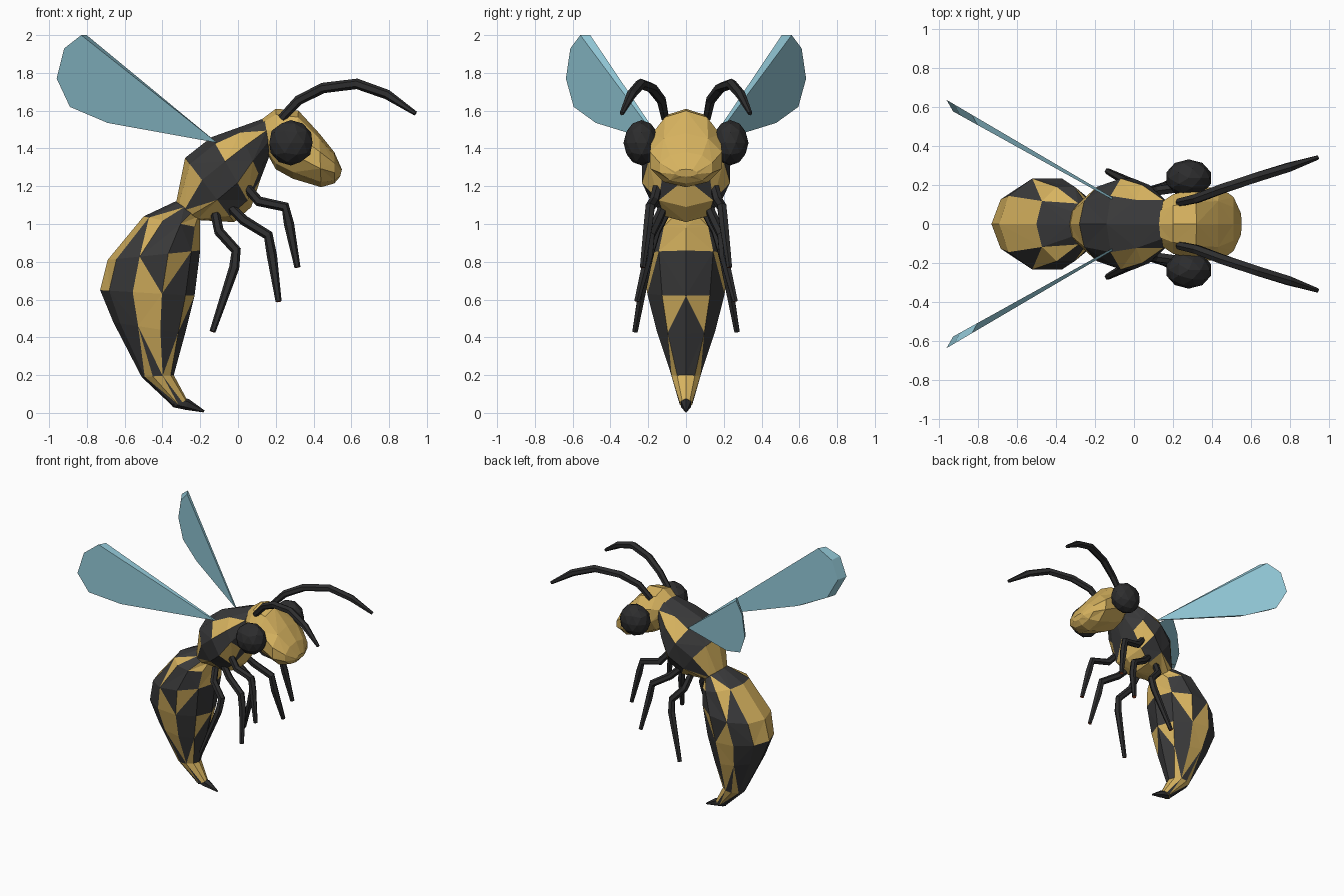
import bpy, bmesh, math
from mathutils import Vector

cube = bpy.data.objects.get("Cube")
if cube:
    bpy.data.objects.remove(cube, do_unlink=True)


def material(name, rgb):
    mat = bpy.data.materials.new(name)
    mat.use_nodes = True
    mat.diffuse_color = (*rgb, 1)
    mat.node_tree.nodes["Principled BSDF"].inputs["Base Color"].default_value = (*rgb, 1)
    return mat


DARK = material("charcoal", (0.042, 0.042, 0.043))
GOLD = material("golden yellow", (0.68, 0.45, 0.115))
LIMB = material("limb black", (0.026, 0.026, 0.027))
BLUE = material("wing blue", (0.29, 0.58, 0.68))
RUST = material("claw rust", (0.35, 0.06, 0.02))


def finish(name, bm, *mats):
    bmesh.ops.recalc_face_normals(bm, faces=bm.faces)
    mesh = bpy.data.meshes.new(name)
    bm.to_mesh(mesh)
    bm.free()
    for mat in mats:
        mesh.materials.append(mat)
    obj = bpy.data.objects.new(name, mesh)
    bpy.context.scene.collection.objects.link(obj)
    return obj


def body(name, sections, bands=None):
    """Loft of ten-sided rings. A section is back x, z, belly x, z, half width.
    Each band string colours the triangle pairs from back to belly."""
    bm = bmesh.new()
    half = 5
    rings = []
    for ax, az, bx, bz, width in sections:
        mid = Vector(((ax + bx) / 2, 0, (az + bz) / 2))
        arm = Vector(((ax - bx) / 2, 0, (az - bz) / 2))
        angles = [math.pi * k / half for k in range(2 * half)]
        rings.append([bm.verts.new(mid + arm * math.cos(a) + Vector((0, width * math.sin(a), 0)))
                      for a in angles])
    for i in range(len(rings) - 1):
        up, low = rings[i], rings[i + 1]
        for side in (1, -1):
            for c in range(half):
                a, b = side * c, side * (c + 1)
                if (i + c) % 2:
                    tris = (up[a], up[b], low[a]), (up[b], low[b], low[a])
                else:
                    tris = (up[a], up[b], low[b]), (up[a], low[b], low[a])
                for k, tri in enumerate(tris):
                    face = bm.faces.new(tri)
                    face.material_index = int(not bands or bands[i][2 * c + k] == "G")
    for ring in (rings[0], rings[-1]):
        bm.faces.new(ring).material_index = 1
    return finish(name, bm, DARK, GOLD)


def tube(name, points, radii, sides=6, claw=False):
    """Tapered limb through the points, with an optional rust tip."""
    bm = bmesh.new()
    pts = [Vector(p) for p in points]
    rings = []
    for i, p in enumerate(pts):
        way = (pts[min(i + 1, len(pts) - 1)] - pts[max(i - 1, 0)]).normalized()
        u = way.cross(Vector((0, 1, 0))).normalized()
        v = way.cross(u)
        turn = [math.tau * k / sides for k in range(sides)]
        rings.append([bm.verts.new(p + radii[i] * (u * math.cos(a) + v * math.sin(a))) for a in turn])
    for up, low in zip(rings, rings[1:]):
        for k in range(sides):
            bm.faces.new((up[k - 1], up[k], low[k], low[k - 1]))
    bm.faces.new(rings[0])
    bm.faces.new(rings[-1]).material_index = int(claw)
    return finish(name, bm, LIMB, RUST)


# Curved, striped abdomen
body("abdomen", [
    (-.33, 1.12, -.20, 1.03, .11),
    (-.50, 1.04, -.20, .98, .20),
    (-.69, .81, -.20, .86, .245),
    (-.73, .65, -.23, .62, .215),
    (-.66, .48, -.28, .42, .165),
    (-.51, .19, -.34, .20, .08),
    (-.34, .03, -.27, .07, .035),
], ["DDDGDDGGGG", "GGGDDDDDGG", "GGDDDGGDDD", "DDDDGGDDGD", "DDDGGDDGDD", "DDGDGDGGGG"])

# Stinger
tube("stinger", [(-.34, 0, .06), (-.27, 0, .045), (-.18, 0, .008)], [.03, .03, .006])

# Patchy thorax
body("thorax", [
    (-.33, 1.10, -.20, 1.02, .11),
    (-.28, 1.35, -.02, 1.01, .20),
    (-.14, 1.46, .07, 1.09, .245),
    (0, 1.51, .12, 1.24, .21),
    (.14, 1.56, .17, 1.37, .13),
], ["GGGGGDGGGG", "DDDDDDDDGG", "DDGGDDGGGD", "DDGDDDDDDD"])

# Head
body("head", [
    (.12, 1.55, .15, 1.38, .11),
    (.20, 1.61, .20, 1.29, .16),
    (.32, 1.60, .29, 1.24, .19),
    (.43, 1.48, .44, 1.195, .20),
    (.51, 1.38, .51, 1.215, .145),
    (.55, 1.29, .54, 1.25, .06),
])

LEGS = {
    "front_leg": [(.04, .15, 1.20), (.11, .17, 1.12), (.25, .19, 1.09), (.27, .20, 1.0), (.315, .23, .77)],
    "middle_leg": [(-.04, .12, 1.09), (.03, .15, 1.02), (.16, .19, .94), (.18, .20, .83), (.215, .26, .59)],
    "rear_leg": [(-.12, .11, 1.05), (-.10, .16, .96), (-.01, .19, .86), (-.02, .21, .77), (-.135, .27, .43)],
}
ANTENNA = [(.23, .11, 1.56), (.32, .13, 1.655), (.45, .18, 1.72), (.63, .24, 1.742), (.79, .29, 1.685), (.94, .34, 1.585)]
WING = [(-.11, 1.43), (-.83, 2.0), (-.92, 1.93), (-.96, 1.77), (-.89, 1.62), (-.69, 1.535)]

for side, label in ((-1, "near"), (1, "far")):
    # Faceted eyes
    bm = bmesh.new()
    bmesh.ops.create_icosphere(bm, subdivisions=2, radius=.12)
    for v in bm.verts:
        v.co.y *= .8
        v.co += Vector((.28, side * .235, 1.43))
    finish("eye_" + label, bm, LIMB)

    # Jointed legs
    for name, path in LEGS.items():
        tube(name + "_" + label, [(x, side * y, z) for x, y, z in path],
             [.025, .027, .027, .027, .016], claw=True)

    # Antennae
    tube("antenna_" + label, [(x, side * y, z) for x, y, z in ANTENNA],
         [.022, .026, .028, .028, .026, .012])

    # Wings, thickening away from the root
    bm = bmesh.new()
    layers = []
    for sign in (-1, 1):
        layer = []
        for x, z in WING:
            reach = -.11 - x
            y = .13 + .56 * reach + sign * (.006 + .028 * reach)
            shrink = .96 if sign < 0 else 1
            layer.append(bm.verts.new((-.11 - reach * shrink, side * y, 1.43 + (z - 1.43) * (1 if x > -.85 else shrink))))
        layers.append(layer)
        bm.faces.new(layer)
    for k in range(len(WING)):
        bm.faces.new((layers[0][k - 1], layers[0][k], layers[1][k], layers[1][k - 1]))
    finish("wing_" + label, bm, BLUE)
